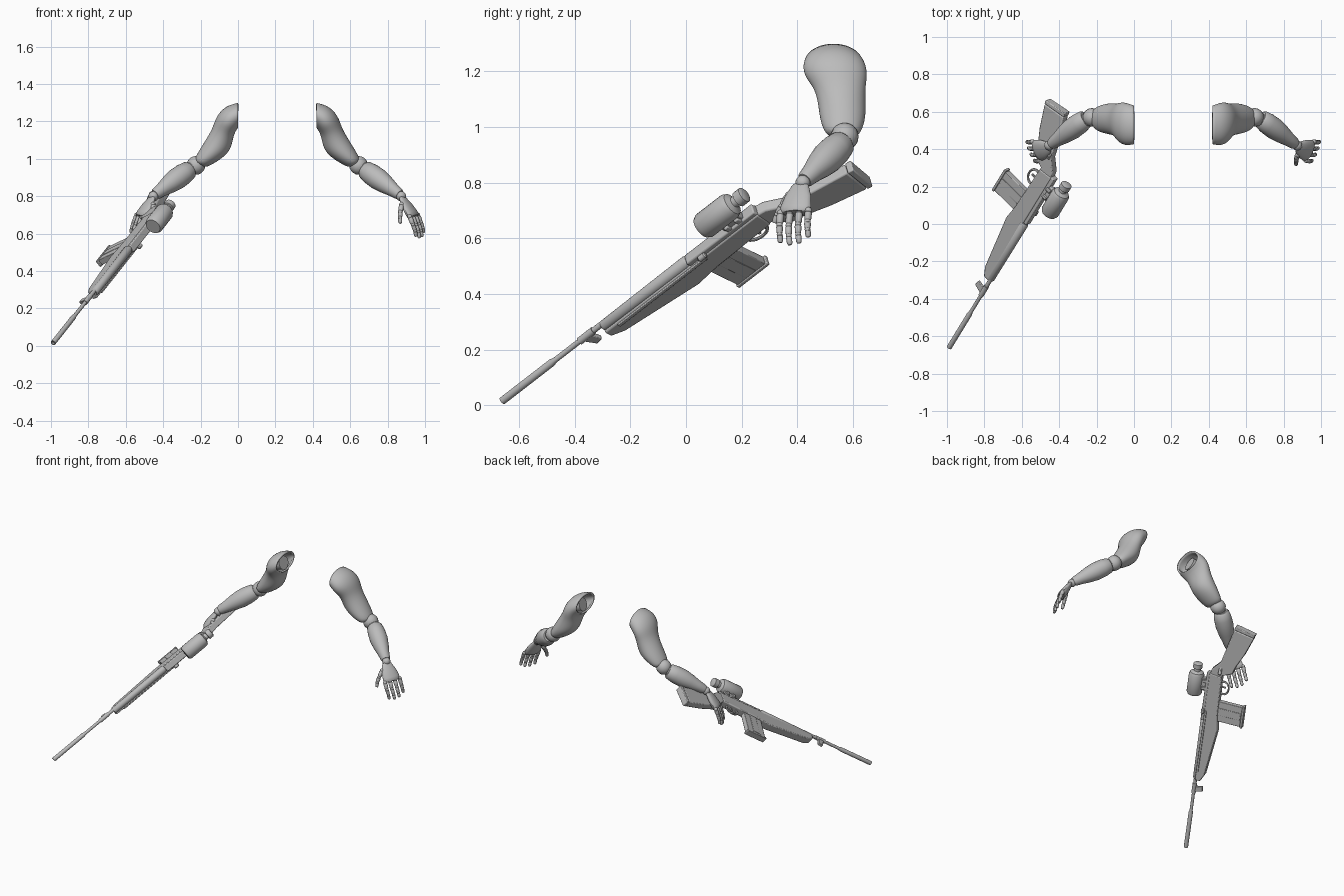
import bpy, bmesh, math
from mathutils import Vector as V, Matrix

if "Cube" in bpy.data.objects:
    bpy.data.objects.remove(bpy.data.objects["Cube"])

grey = bpy.data.materials.new("neutral_grey")
grey.use_nodes = True
grey.diffuse_color = (0.5, 0.5, 0.5, 1)
grey.node_tree.nodes["Principled BSDF"].inputs["Base Color"].default_value = (0.5, 0.5, 0.5, 1)


def finish(name, bm, matrix=None, angle=40):
    """Turn a bmesh into a shaded, coloured object."""
    if matrix:
        bm.transform(matrix)
    bmesh.ops.recalc_face_normals(bm, faces=bm.faces)
    mesh = bpy.data.meshes.new(name)
    bm.to_mesh(mesh)
    bm.free()
    mesh.materials.append(grey)
    ob = bpy.data.objects.new(name, mesh)
    bpy.context.collection.objects.link(ob)
    bpy.ops.object.select_all(action='DESELECT')
    ob.select_set(True)
    bpy.context.view_layer.objects.active = ob
    bpy.ops.object.shade_smooth_by_angle(angle=math.radians(angle))
    return ob


def loft(name, rings, matrix=None, segs=20, open_start=False, subd=0):
    """Skin elliptical rings given as (centre, half axis, half axis)."""
    bm = bmesh.new()
    loops = []
    for c, u, v in rings:
        turn = [2 * math.pi * i / segs for i in range(segs)]
        loops.append([bm.verts.new(c + u * math.cos(t) + v * math.sin(t)) for t in turn])
    for a, b in zip(loops, loops[1:]):
        for i in range(segs):
            j = (i + 1) % segs
            bm.faces.new((a[i], a[j], b[j], b[i]))
    bm.faces.new(loops[-1])
    if not open_start:
        bm.faces.new(loops[0])
    ob = finish(name, bm, matrix)
    if subd:
        ob.modifiers.new("smooth", 'SUBSURF').levels = subd
        ob.modifiers["smooth"].render_levels = subd
    return ob


def limb(name, start, end, profile, wide=(0, 1, 0), flat=1.0, segs=16):
    """Straight tapered part; profile holds (fraction, radius)."""
    start, end = V(start), V(end)
    axis = (end - start).normalized()
    u = V(wide)
    u = (u - axis * u.dot(axis)).normalized()
    v = axis.cross(u)
    return loft(name, [(start.lerp(end, f), u * r, v * r * flat) for f, r in profile], segs=segs)


def ball(name, centre, r):
    bm = bmesh.new()
    bmesh.ops.create_uvsphere(bm, u_segments=16, v_segments=10, radius=r)
    return finish(name, bm, Matrix.Translation(centre))


# Left arm: hollow shoulder cap and upper arm (outer x,z, inner x,z, y, half depth)
arm = []
stations = [
    (.42, 1.30, .42, 1.165, .53, .105), (.485, 1.285, .43, 1.15, .533, .115),
    (.537, 1.23, .435, 1.14, .54, .113), (.555, 1.165, .445, 1.115, .553, .092),
    (.588, 1.11, .455, 1.06, .56, .086), (.622, 1.055, .485, 1.015, .563, .084),
    (.648, 1.01, .56, .968, .563, .07), (.655, .985, .60, .95, .565, .05)]
rings = []
for ox, oz, ix, iz, y, hy in stations:
    rings.append((V(((ox + ix) / 2, y, (oz + iz) / 2)),
                  V(((ox - ix) / 2, 0, (oz - iz) / 2)), V((0, hy, 0))))
upper = loft("left_upper_arm", rings, open_start=True, subd=2)
shell = upper.modifiers.new("shell", 'SOLIDIFY')
shell.thickness, shell.offset = .012, -1
arm.append(upper)
arm.append(limb("left_shoulder_peg", (.435, .535, 1.22), (.50, .54, 1.2),
                [(0, .03), (0, .045), (1, .045)]))

# Elbow, forearm, wrist
arm.append(ball("left_elbow_ball", (.645, .57, .965), .05))
arm.append(limb("left_elbow_hinge", (.65, .565, .965), (.72, .54, .915), [(0, .035), (1, .04)]))
arm.append(limb("left_forearm", (.675, .565, .945), (.865, .425, .808),
                [(0, .04), (.04, .05), (.2, .057), (.4, .058), (.6, .05), (.8, .038), (.96, .031), (1, .026)],
                segs=24))
arm.append(ball("left_wrist_ball", (.872, .42, .80), .027))

# Palm
across = V((.05, .115, .01))
arm.append(limb("left_palm", (.876, .412, .795), (.94, .39, .69),
                [(0, .026), (.08, .034), (.45, .052), (.8, .06), (.96, .057), (1, .048)],
                wide=across, flat=.42, segs=20))


def digit(name, points, r):
    """Jointed finger with a ball at each knuckle."""
    for i, (a, b) in enumerate(zip(points, points[1:])):
        k = r * (1 - .1 * i)
        arm.append(ball(f"{name}_joint_{i + 1}", a, k * .95))
        arm.append(limb(f"{name}_segment_{i + 1}", a, b,
                        [(.1, k * .75), (.2, k), (.8, k * .92), (1, k * .6)], segs=10))


for i, (fname, reach) in enumerate([("index", .95), ("middle", 1.05), ("ring", 1.02), ("little", .85)]):
    root = V((.94, .39, .695)) + across * (i - 1.5) * .29
    steps = [V((0, 0, 0)), V((.018, -.004, -.045)), V((.03, -.004, -.08)), V((.036, 0, -.112))]
    digit(f"left_{fname}_finger", [root + s * reach for s in steps], .0135)
digit("left_thumb", [V((.875, .37, .755)), V((.868, .345, .715)), V((.866, .328, .685)),
                     V((.868, .318, .655))], .0145)

# Right arm: the same parts reflected across the plane between the arms
flip = Matrix.Translation((.42, 0, 0)) @ Matrix.Scale(-1, 4, (1, 0, 0))
for ob in arm:
    twin = ob.copy()
    twin.data = ob.data.copy()
    twin.name = ob.name.replace("left", "right")
    twin.data.transform(flip)
    twin.data.flip_normals()
    bpy.context.collection.objects.link(twin)

# Rifle frame: local x runs from muzzle to butt, z is the rifle's top
X = V((.435, .712, .55)).normalized()
Z = V((.68, -.655, .33))
Z = (Z - X * Z.dot(X)).normalized()
Y = Z.cross(X)
frame = Matrix.Translation((-.988, -.66, .016)) @ Matrix((X, Y, Z)).transposed().to_4x4()
MID = -.014


def plate(name, outline, half, bevel=.006, y=MID):
    """Side profile in local x,z extruded across the rifle."""
    bm = bmesh.new()
    face = bm.faces.new([bm.verts.new((a, y - half, u)) for a, u in outline])
    out = bmesh.ops.extrude_face_region(bm, geom=[face])
    verts = [e for e in out["geom"] if isinstance(e, bmesh.types.BMVert)]
    bmesh.ops.translate(bm, verts=verts, vec=(0, 2 * half, 0))
    ob = finish(name, bm, frame, 30)
    if bevel:
        mod = ob.modifiers.new("bevel", 'BEVEL')
        mod.width, mod.segments = bevel, 2
    return ob


def box(name, a0, a1, u0, u1, half, bevel=.003, y=MID):
    return plate(name, [(a0, u0), (a1, u0), (a1, u1), (a0, u1)], half, bevel, y)


def turned(name, profile, u=0, y=0):
    """Round part along the rifle; profile holds (x, radius)."""
    return loft(name, [(V((a, y, u)), V((0, r, 0)), V((0, 0, r))) for a, r in profile], frame)


# Barrel with thick muzzle and front sight
turned("barrel", [(.01, .007), (0, .009), (0, .014), (.25, .014), (.265, .01), (.39, .01),
                  (.39, .014), (.46, .014), (.46, .011), (.56, .011)])
plate("front_sight", [(.40, 0), (.44, 0), (.45, -.055), (.42, -.06)], .009, .003, 0)

# Wooden body, handguard, receiver
plate("rifle_body", [(.5, -.005), (.5, -.04), (.55, -.064), (.88, -.108), (.98, -.095),
                     (1.26, -.088), (1.27, -.005)], .026)
turned("handguard", [(.5, .016), (.51, .021), (.92, .024), (.93, .018)], u=-.006, y=-.008)
box("receiver", .93, 1.27, -.03, .014, .021, .005)
box("side_rod", .56, 1.0, -.022, -.008, .005, .002, MID - .027)
turned("bolt_knob", [(.98, .006), (.985, .011), (1.01, .011), (1.015, .006)], u=.004, y=MID - .03)

# Stock with slim grip and butt pad
plate("stock", [(1.22, .0), (1.3, -.015), (1.36, -.066), (1.61, -.126), (1.585, -.262),
                (1.45, -.215), (1.36, -.172), (1.30, -.155), (1.27, -.088), (1.22, -.088)], .022)
plate("butt_pad", [(1.612, -.126), (1.636, -.132), (1.608, -.268), (1.587, -.263)], .023, .004)

# Magazine and its base
box("magazine", .945, 1.085, -.25, -.06, .017)
box("magazine_rib", .99, 1.04, -.245, -.08, .0195, .002)
box("magazine_base", .938, 1.092, -.265, -.25, .02)

# Trigger guard and trigger
bm = bmesh.new()
n, m = 20, 8
grid = []
for i in range(n):
    t = 2 * math.pi * i / n
    grid.append([])
    for j in range(m):
        p = 2 * math.pi * j / m
        r = .034 + .006 * math.cos(p)
        grid[i].append(bm.verts.new((1.18 + 1.3 * r * math.cos(t), MID + .006 * math.sin(p),
                                     -.105 + r * math.sin(t))))
for i in range(n):
    for j in range(m):
        i2, j2 = (i + 1) % n, (j + 1) % m
        bm.faces.new((grid[i][j], grid[i2][j], grid[i2][j2], grid[i][j2]))
finish("trigger_guard", bm, frame)
box("trigger", 1.18, 1.19, -.12, -.08, .004, .001)

# Scope: wide front tube, narrow neck, eyepiece, mount
turned("scope", [(1.085, .03), (1.085, .042), (1.10, .05), (1.225, .05), (1.24, .043), (1.25, .021),
                 (1.268, .021), (1.27, .03), (1.30, .03), (1.305, .022)], u=.087, y=-.004)
box("scope_mount", 1.13, 1.22, .0, .05, .014, .004, -.01)
for a in (1.15, 1.20):
    box("mount_clamp", a - .01, a + .01, .005, .035, .024, .003, -.01)
